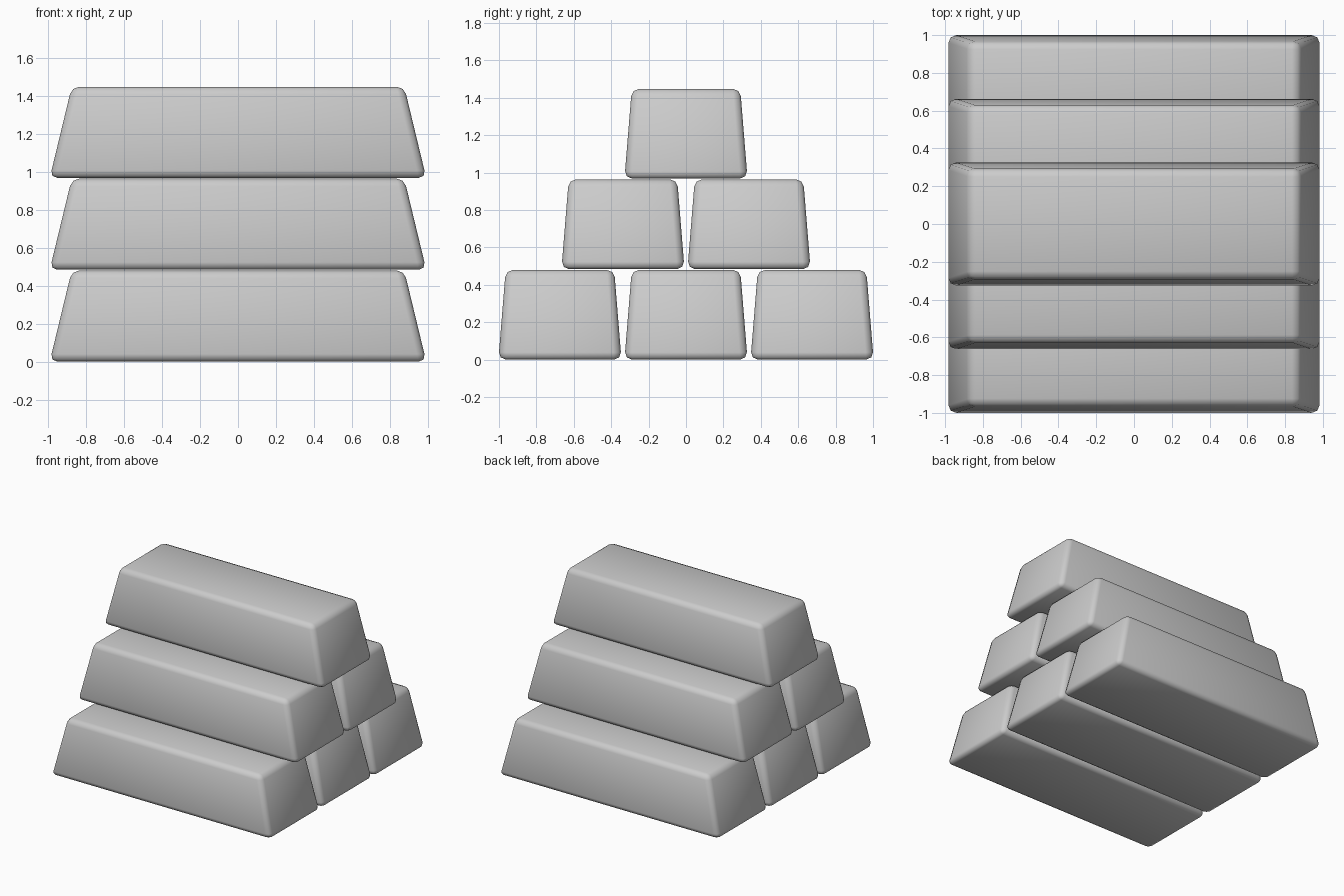
import bpy
import bmesh

if "Cube" in bpy.data.objects:
    bpy.data.objects.remove(bpy.data.objects["Cube"])

HEIGHT = 0.48            # height of one bar
STEP = 0.484             # distance between layers
PITCH = 0.674            # spacing of bars in a layer
BASE = (0.992, 0.329)    # half length and half width at the bottom
TOP = (0.876, 0.290)     # half length and half width at the top


def bar_mesh():
    """Tapered ingot with rounded edges, resting on z = 0."""
    bm = bmesh.new()
    bmesh.ops.create_cube(bm, size=2)
    for v in bm.verts:
        half, z = (TOP, HEIGHT) if v.co.z > 0 else (BASE, 0)
        v.co = (v.co.x * half[0], v.co.y * half[1], z)
    bmesh.ops.bevel(bm, geom=bm.edges[:], offset=0.04, offset_type='OFFSET',
                    segments=2, profile=0.5, affect='EDGES')
    for f in bm.faces:
        f.smooth = True
    mesh = bpy.data.meshes.new("bar")
    bm.to_mesh(mesh)
    bm.free()
    return mesh


# Pyramid stack: three bars, then two, then one
mesh = bar_mesh()
for layer in range(3):
    count = 3 - layer
    for i in range(count):
        bar = bpy.data.objects.new(f"bar_layer{layer + 1}_{i + 1}", mesh)
        bar.location = (0, (i - (count - 1) / 2) * PITCH, layer * STEP)
        bpy.context.collection.objects.link(bar)
